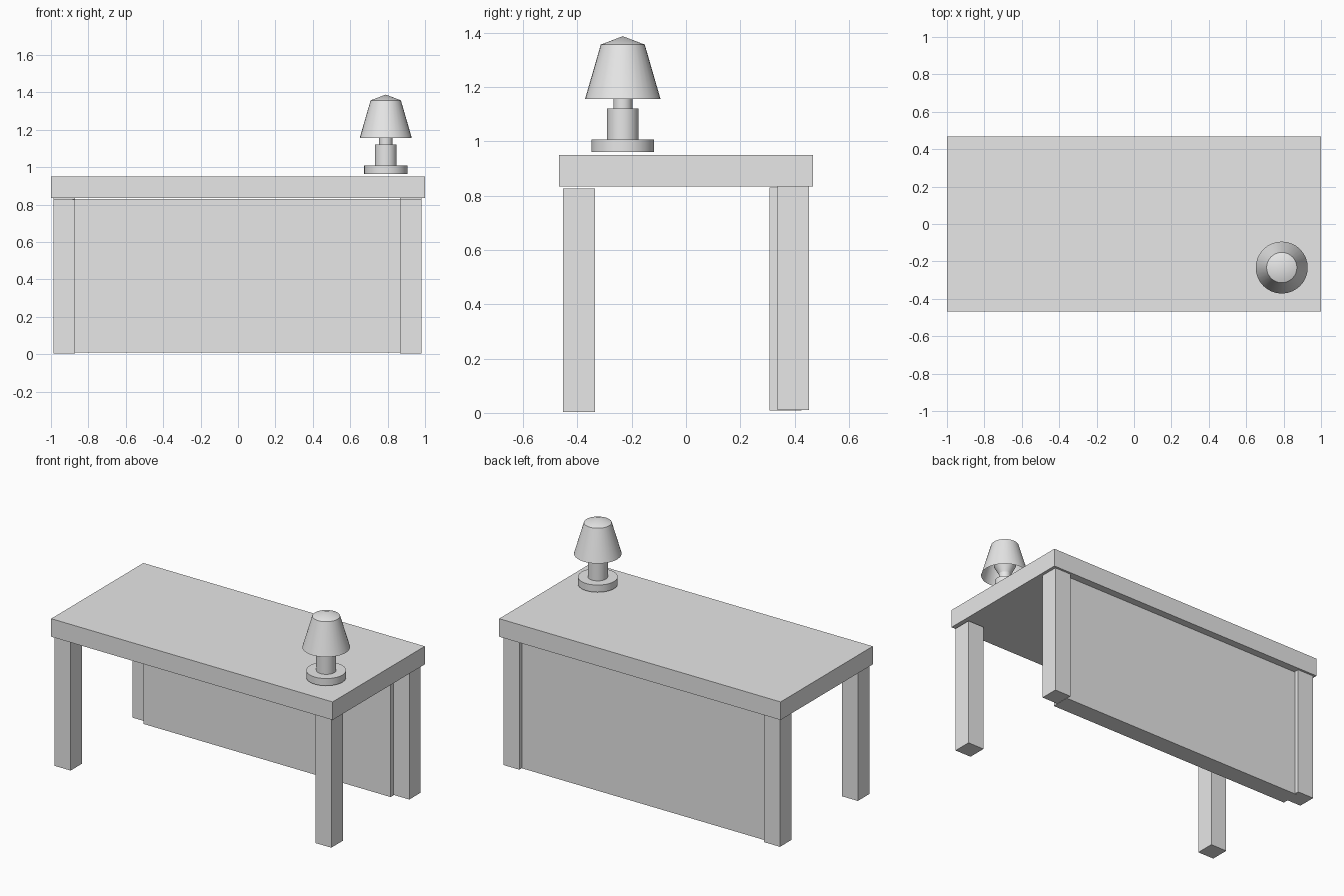
import bpy
import bmesh
from math import cos, sin, pi, radians

cube = bpy.data.objects.get("Cube")
if cube:
    bpy.data.objects.remove(cube, do_unlink=True)

# One plain grey for everything
grey = bpy.data.materials.new("plain grey")
grey.use_nodes = True
grey.diffuse_color = (0.8, 0.8, 0.8, 1)
grey.node_tree.nodes["Principled BSDF"].inputs["Base Color"].default_value = (0.8, 0.8, 0.8, 1)


def make_object(name, bm):
    bmesh.ops.recalc_face_normals(bm, faces=bm.faces)
    mesh = bpy.data.meshes.new(name)
    bm.to_mesh(mesh)
    bm.free()
    mesh.materials.append(grey)
    obj = bpy.data.objects.new(name, mesh)
    bpy.context.collection.objects.link(obj)
    return obj


def box(name, x, y, z):
    """Box from (min, max) ranges on each axis."""
    bm = bmesh.new()
    bmesh.ops.create_cube(bm, size=1)
    for v in bm.verts:
        v.co = [r[0] if c < 0 else r[1] for c, r in zip(v.co, (x, y, z))]
    return make_object(name, bm)


def turned(name, profile, centre, sides=32):
    """Revolve a (radius, height) profile; zero radius closes to a point."""
    bm = bmesh.new()
    rings = []
    for r, z in profile:
        count = sides if r > 0 else 1
        rings.append([bm.verts.new((centre[0] + r * cos(2 * pi * i / sides),
                                    centre[1] + r * sin(2 * pi * i / sides), z))
                      for i in range(count)])
    for a, b in zip(rings, rings[1:]):
        for i in range(sides):
            j = (i + 1) % sides
            corners = [a[i % len(a)], a[j % len(a)], b[j % len(b)], b[i % len(b)]]
            bm.faces.new(list(dict.fromkeys(corners)))
    obj = make_object(name, bm)
    bpy.ops.object.select_all(action='DESELECT')
    obj.select_set(True)
    bpy.context.view_layer.objects.active = obj
    bpy.ops.object.shade_smooth_by_angle(angle=radians(30))
    return obj


# Desk: top slab, four legs, back panel set between the back legs
box("desk_top", (-1, 1), (-0.468, 0.468), (0.834, 0.95))
for side, x in (("right", (-0.986, -0.872)), ("left", (0.867, 0.981))):
    box("front_leg_" + side, x, (-0.454, -0.336), (0.003, 0.826))
    box("back_leg_" + side, x, (0.338, 0.454), (0.01, 0.834))
box("back_panel", (-0.886, 0.87), (0.307, 0.426), (0.008, 0.83))

# Lamp: base disc, stem, neck, flared socket and open shade
lamp = (0.79, -0.233)
turned("lamp_base", [(0, 0.962), (0.116, 0.962), (0.116, 1.008), (0, 1.008)], lamp)
turned("lamp_stem", [(0, 1.008), (0.058, 1.008), (0.058, 1.122), (0, 1.122)], lamp)
turned("lamp_neck", [(0, 1.122), (0.035, 1.122), (0.035, 1.165), (0, 1.165)], lamp)
turned("lamp_socket", [(0, 1.165), (0.035, 1.165), (0.065, 1.22), (0, 1.24)], lamp)
turned("lamp_shade", [(0.139, 1.157), (0.081, 1.357), (0, 1.388)], lamp)
